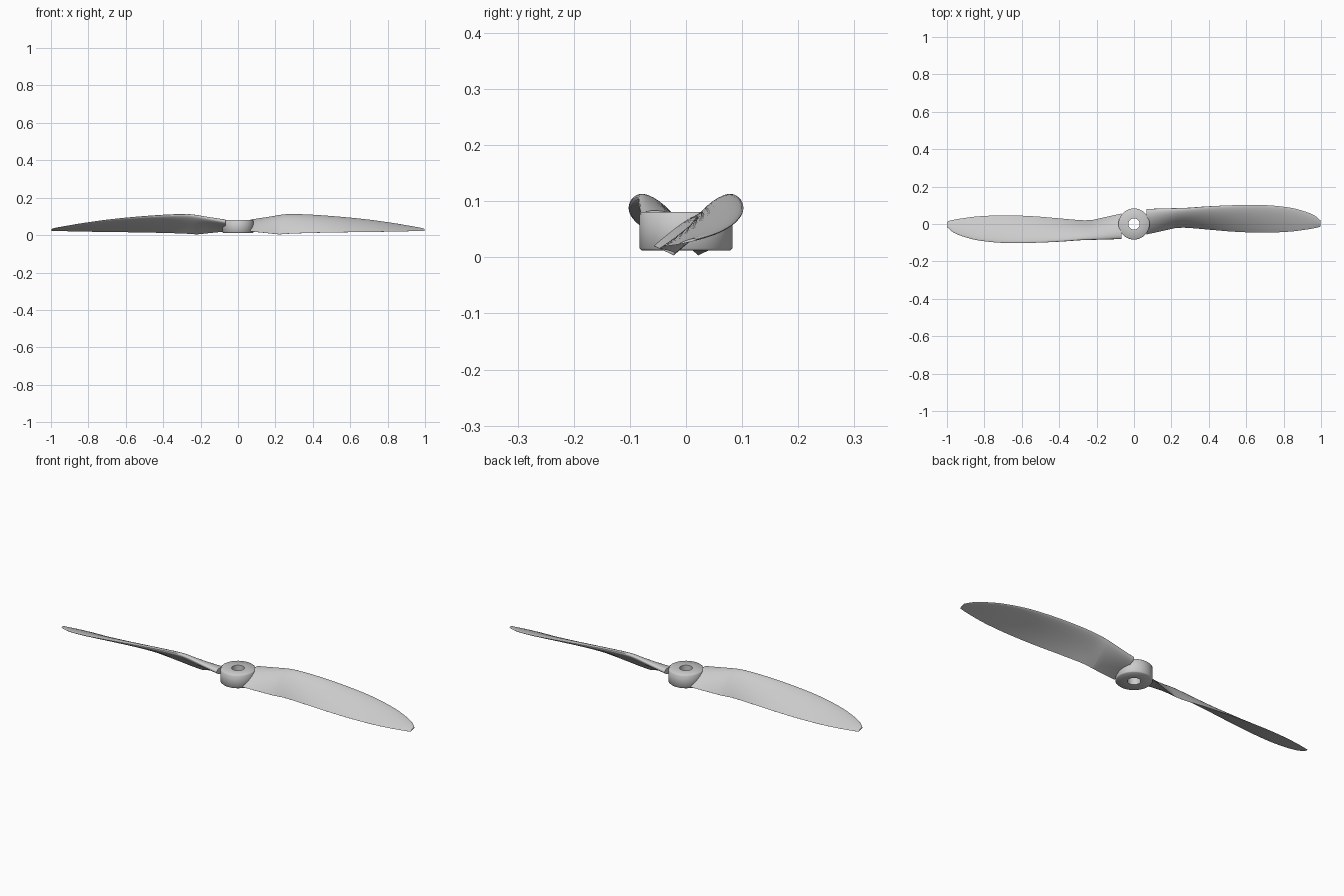
import bpy, bmesh, math
from mathutils import Vector

cube = bpy.data.objects.get("Cube")
if cube:
    bpy.data.objects.remove(cube)

grey = bpy.data.materials.new("light grey plastic")
grey.use_nodes = True
COLOUR = (0.6, 0.6, 0.6, 1)
grey.diffuse_color = COLOUR
grey.node_tree.nodes["Principled BSDF"].inputs["Base Color"].default_value = COLOUR


def finish(bm, name, angle):
    bmesh.ops.recalc_face_normals(bm, faces=bm.faces)
    mesh = bpy.data.meshes.new(name)
    bm.to_mesh(mesh)
    bm.free()
    obj = bpy.data.objects.new(name, mesh)
    bpy.context.collection.objects.link(obj)
    mesh.materials.append(grey)
    bpy.ops.object.select_all(action='DESELECT')
    obj.select_set(True)
    bpy.context.view_layer.objects.active = obj
    bpy.ops.object.shade_smooth_by_angle(angle=math.radians(angle))
    return obj


# Hub: a bored ring with softened rims
def build_hub(outer=0.083, bore=0.03, low=0.012, high=0.081, soft=0.004, sides=64):
    profile = [(bore, low), (outer - soft, low), (outer, low + soft),
               (outer, high - soft), (outer - soft, high), (bore, high)]
    bm = bmesh.new()
    rings = []
    for i in range(sides):
        a = math.tau * i / sides
        rings.append([bm.verts.new((r * math.cos(a), r * math.sin(a), z)) for r, z in profile])
    for i, ring in enumerate(rings):
        after = rings[(i + 1) % sides]
        for j in range(len(profile)):
            k = (j + 1) % len(profile)
            bm.faces.new((ring[j], after[j], after[k], ring[k]))
    return finish(bm, "hub", 50)


# Blade stations: span, leading edge y z, trailing edge y z, thickness
ROOT = (0.066, 0.08, 0.074, -0.056, 0.02, 0.034)
STATIONS = [
    (0.22, 0.083, 0.105, -0.022, 0.004, 0.03),
    (0.28, 0.085, 0.111, -0.02, 0.008, 0.028),
    (0.40, 0.094, 0.107, -0.03, 0.012, 0.024),
    (0.55, 0.101, 0.096, -0.042, 0.015, 0.02),
    (0.70, 0.101, 0.081, -0.046, 0.017, 0.016),
    (0.83, 0.088, 0.063, -0.041, 0.019, 0.012),
    (0.92, 0.065, 0.048, -0.03, 0.021, 0.009),
    (0.97, 0.042, 0.039, -0.021, 0.022, 0.007),
    (0.998, 0.018, 0.032, -0.014, 0.023, 0.005),
]


def catmull(p, q, r, s, t):
    return [(2*b + (c - a)*t + (2*a - 5*b + 4*c - d)*t*t + (3*b - a - 3*c + d)*t**3) / 2
            for a, b, c, d in zip(p, q, r, s)]


def blade_rows(steps=6):
    # Straight neck up to the fold, then a smooth sweep to the tip
    rows = [[a + (b - a) * i / steps for a, b in zip(ROOT, STATIONS[0])] for i in range(steps)]
    last = len(STATIONS) - 1
    for i in range(last):
        four = [STATIONS[min(max(i + k, 0), last)] for k in (-1, 0, 1, 2)]
        rows += [catmull(*four, s / steps) for s in range(steps)]
    return rows + [list(STATIONS[-1])]


def half_thickness(t):
    return 1.4845*t**0.5 - 0.63*t - 1.758*t*t + 1.4215*t**3 - 0.5075*t**4


def section(row, n=16):
    x, ly, lz, ty, tz, thick = row
    lead, trail = Vector((x, ly, lz)), Vector((x, ty, tz))
    chord = (trail - lead).normalized()
    up = Vector((0, chord.z, -chord.y))
    if up.z < 0:
        up = -up
    ts = [(1 - math.cos(math.pi * i / n)) / 2 for i in range(n + 1)]
    around = [(t, 1) for t in reversed(ts)] + [(t, -1) for t in ts[1:]]
    pts = []
    for t, side in around:
        camber = thick * 0.9 * t * (1 - t)
        pts.append(lead.lerp(trail, t) + up * (camber + side * thick * half_thickness(t)))
    return pts


def build_blade(name, turn):
    bm = bmesh.new()
    loops = [[bm.verts.new(p) for p in section(row)] for row in blade_rows()]
    count = len(loops[0])
    for a, b in zip(loops, loops[1:]):
        for j in range(count):
            k = (j + 1) % count
            bm.faces.new((a[j], a[k], b[k], b[j]))
    bm.faces.new(loops[0])
    bm.faces.new(loops[-1])
    blade = finish(bm, name, 40)
    blade.rotation_euler.z = turn
    return blade


build_hub()
build_blade("left_blade", 0)
build_blade("right_blade", math.pi)
